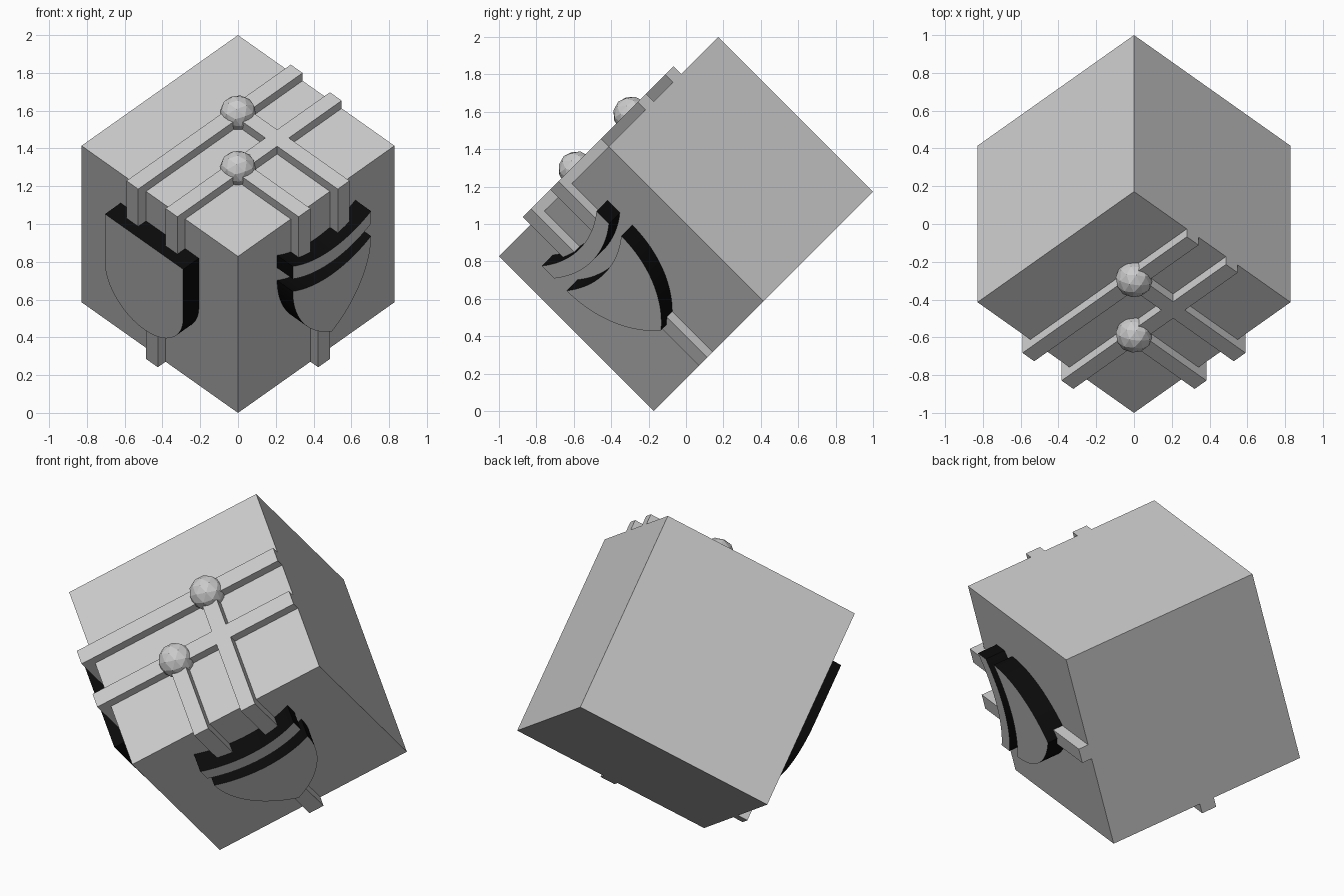
import bpy, bmesh
from math import sin, cos, pi, sqrt, radians
from mathutils import Matrix, Vector

if "Cube" in bpy.data.objects:
    bpy.data.objects.remove(bpy.data.objects["Cube"])

# Cube stands on one corner. Local axes start at its front corner:
# u = up right edge, v = up left edge, n = out of the upper front face (w = -n runs down)
S = 1.1716
H = S * 0.05        # wire height
G = S * 0.1         # gate thickness
W = S * 0.0375      # wire half width
Q = S / 4
P, M, R = S * 0.375, S * 0.5, S * 0.625   # wire centre lines
k = sqrt(0.5)
FRAME = Matrix(((k, -k, 0, 0), (0.5, 0.5, -k, -1), (0.5, 0.5, k, S * k), (0, 0, 0, 1)))

black = bpy.data.materials.new("gate_edge")
black.diffuse_color = (0.003, 0.003, 0.003, 1)
black.use_nodes = True
black.node_tree.nodes["Principled BSDF"].inputs["Base Color"].default_value = black.diffuse_color
grey = bpy.data.materials.new("gate_front")
grey.diffuse_color = (0.8, 0.8, 0.8, 1)
grey.use_nodes = True
grey.node_tree.nodes["Principled BSDF"].inputs["Base Color"].default_value = grey.diffuse_color


def finish(name, bm, mats=()):
    bmesh.ops.recalc_face_normals(bm, faces=bm.faces)
    me = bpy.data.meshes.new(name)
    bm.to_mesh(me)
    bm.free()
    for m in mats:
        me.materials.append(m)
    ob = bpy.data.objects.new(name, me)
    ob.matrix_world = FRAME
    bpy.context.collection.objects.link(ob)
    return ob


def box(name, u, v, w):
    bm = bmesh.new()
    bmesh.ops.create_cube(bm, size=1)
    lo = Vector((u[0], v[0], -w[1]))
    hi = Vector((u[1], v[1], -w[0]))
    for p in bm.verts:
        p.co = Vector([lo[i] + (hi[i] - lo[i]) * (p.co[i] + 0.5) for i in range(3)])
    return finish(name, bm)


def plate(name, profile, left):
    """Raised plate on the lower left or lower right face, with black edges."""
    bm = bmesh.new()

    def ring(d):
        return [bm.verts.new((d, s, -w) if left else (s, d, -w)) for s, w in profile]
    front, back = ring(-G), ring(0)
    bm.faces.new(front)
    bm.faces.new(back)
    n = len(front)
    for i in range(n):
        j = (i + 1) % n
        f = bm.faces.new((front[i], front[j], back[j], back[i]))
        f.material_index = 1
    return finish(name, bm, (grey, black))


def arc(cx, cw, r, a0, a1, n):
    return [(cx + r * cos(radians(a0 + (a1 - a0) * i / n)),
             cw + r * sin(radians(a0 + (a1 - a0) * i / n))) for i in range(n + 1)]


# Main block
box("cube_body", (0, S), (0, S), (0, S))

# Wires on the upper face
for i, c in enumerate((P, R)):
    box(f"long_wire_{i}", (-H, S), (c - W, c + W), (-H, 0))
    box(f"cross_wire_{i}", (c - W, c + W), (-H, c + W), (-H, 0))
    # Wires running down the two lower faces into the gates
    box(f"left_input_{i}", (-H, 0), (c - W, c + W), (-H, 0.225))
    box(f"right_input_{i}", (c - W, c + W), (-H, 0), (-H, 0.27))
    # Junction ball
    bm = bmesh.new()
    bmesh.ops.create_icosphere(bm, subdivisions=2, radius=0.098,
                               matrix=Matrix.Translation((c, c, 0.035)))
    finish(f"junction_ball_{i}", bm)

# Output wires
box("left_output", (-H, 0), (M - W, M + W), (0.85, S))
box("right_output", (M - W, M + W), (-H, 0), (0.85, S))

# Round-ended gate on the left face
plate("round_gate", [(Q, 0.221), (3 * Q, 0.221)] + arc(M, M, Q, 0, 180, 32), True)

# Pointed gate with a separate curved bar on the right face
D = M * sin(pi / 3)
w0, w1, w2 = 0.199, 0.293, 0.386
hollow = arc(M, w2 - D, M, 120, 60, 20)
right_side = arc(Q, w2, M, 0, 60, 20)[1:]
left_side = arc(3 * Q, w2, M, 120, 180, 20)[1:-1]
plate("pointed_gate", hollow + right_side + left_side, False)
plate("curved_bar", arc(M, w0 - D, M, 120, 60, 20) + arc(M, w1 - D, M, 60, 120, 20), False)
